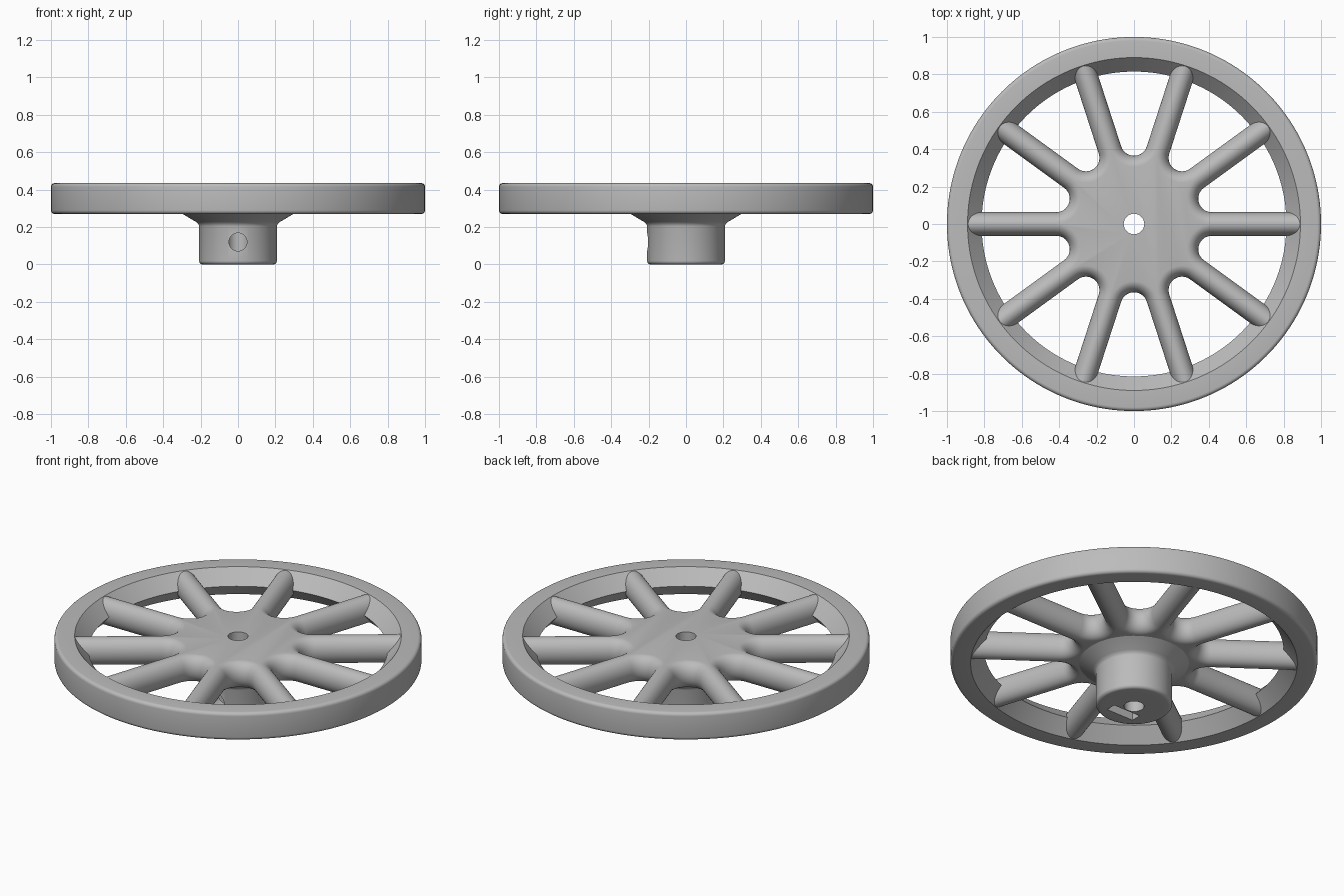
import bpy, bmesh, math
from math import sin, cos, pi, radians

if "Cube" in bpy.data.objects:
    bpy.data.objects.remove(bpy.data.objects["Cube"], do_unlink=True)

GREY = (0.5, 0.5, 0.5, 1)
metal = bpy.data.materials.new("plain grey")
metal.use_nodes = True
metal.diffuse_color = GREY
metal.node_tree.nodes["Principled BSDF"].inputs["Base Color"].default_value = GREY


def skin(name, rings, loop=False):
    """Join equal-length rings of points with quads, capped or looped."""
    bm = bmesh.new()
    vs = [[bm.verts.new(p) for p in ring] for ring in rings]
    n = len(vs[0])
    pairs = list(zip(vs, vs[1:])) + ([(vs[-1], vs[0])] if loop else [])
    for a, b in pairs:
        for i in range(n):
            j = (i + 1) % n
            bm.faces.new((a[i], a[j], b[j], b[i]))
    if not loop:
        bm.faces.new(vs[0])
        bm.faces.new(vs[-1])
    bmesh.ops.recalc_face_normals(bm, faces=bm.faces)
    mesh = bpy.data.meshes.new(name)
    bm.to_mesh(mesh)
    bm.free()
    mesh.materials.append(metal)
    ob = bpy.data.objects.new(name, mesh)
    bpy.context.collection.objects.link(ob)
    return ob


def circle(r, z, n):
    return [(r * cos(2 * pi * i / n), r * sin(2 * pi * i / n), z) for i in range(n)]


def lathe(name, profile, n, loop=False):
    return skin(name, [circle(r, z, n) for r, z in profile], loop)


def corner(r, z, rad, start, steps=5):
    """Quarter-round profile points about a centre, counter-clockwise."""
    return [(r + rad * cos(a), z + rad * sin(a))
            for a in (radians(start + 90 * i / steps) for i in range(steps + 1))]


def select(ob):
    bpy.ops.object.select_all(action='DESELECT')
    ob.select_set(True)
    bpy.context.view_layer.objects.active = ob


def cut(ob, cutters):
    select(ob)
    for c in cutters:
        m = ob.modifiers.new("cut", 'BOOLEAN')
        m.operation, m.solver, m.object = 'DIFFERENCE', 'EXACT', c
        bpy.ops.object.modifier_apply(modifier=m.name)


# Rim: rounded outer corners, inner wall swelling to a ridge at mid height
LOW, HIGH, MID = 0.27, 0.435, 0.352
rim = lathe("rim", corner(0.98, LOW + 0.02, 0.02, -90) + corner(0.98, HIGH - 0.02, 0.02, 0)
            + [(0.89, HIGH), (0.815, MID), (0.89, LOW)], 160, loop=True)

# Spokes and centre plate: one filleted outline, inset level by level for round edges
SPOKES, HALF_W, HALF_H = 10, 0.063, 0.08
STEP = 2 * pi / SPOKES
FILLET_AT = 0.437
FILLET_R = FILLET_AT * sin(STEP / 2) - HALF_W


def outline(inset, z, arc_steps=14):
    pts = []
    for k in range(SPOKES):
        a = k * STEP
        w = HALF_W - inset
        for side in (-w, w):
            pts.append((0.91 * cos(a) - side * sin(a), 0.91 * sin(a) + side * cos(a), z))
        mid = a + STEP / 2
        cx, cy = FILLET_AT * cos(mid), FILLET_AT * sin(mid)
        for i in range(arc_steps + 1):
            t = a - pi / 2 + (STEP - pi) * i / arc_steps
            r = FILLET_R + inset
            pts.append((cx + r * cos(t), cy + r * sin(t), z))
    return pts


levels = [radians(-87 + 174 * i / 20) for i in range(21)]
spokes = skin("spokes_and_plate",
              [outline(HALF_W * (1 - cos(t)), MID + HALF_H * sin(t)) for t in levels])

# Hub: stub with rounded foot, flaring out under the plate
hub = lathe("hub", [(0.15, 0)] + corner(0.188, 0.02, 0.02, -90)
            + [(0.208, 0.205), (0.212, 0.217), (0.225, 0.228), (0.302, 0.274), (0.28, 0.3)], 96)

# Axle bore, set-screw hole and nut slot
bore = lathe("bore_cutter", [(0.055, -0.1), (0.055, 0.6)], 48)
screw = lathe("screw_cutter", [(0.048, 0), (0.048, 0.4)], 32)
screw.rotation_euler.x = pi / 2
screw.location.z = 0.12
slot = skin("slot_cutter", [[(-0.09, -0.12, z), (0.09, -0.12, z), (0.09, -0.06, z),
                             (-0.09, -0.06, z)] for z in (-0.1, 0.19)])
bpy.context.view_layer.update()
cut(hub, [bore, screw, slot])
cut(spokes, [bore])
for c in (bore, screw, slot):
    bpy.data.objects.remove(c, do_unlink=True)

# Smooth shading with crisp edges
for ob in (rim, spokes, hub):
    select(ob)
    bpy.ops.object.shade_smooth_by_angle(angle=radians(32))
